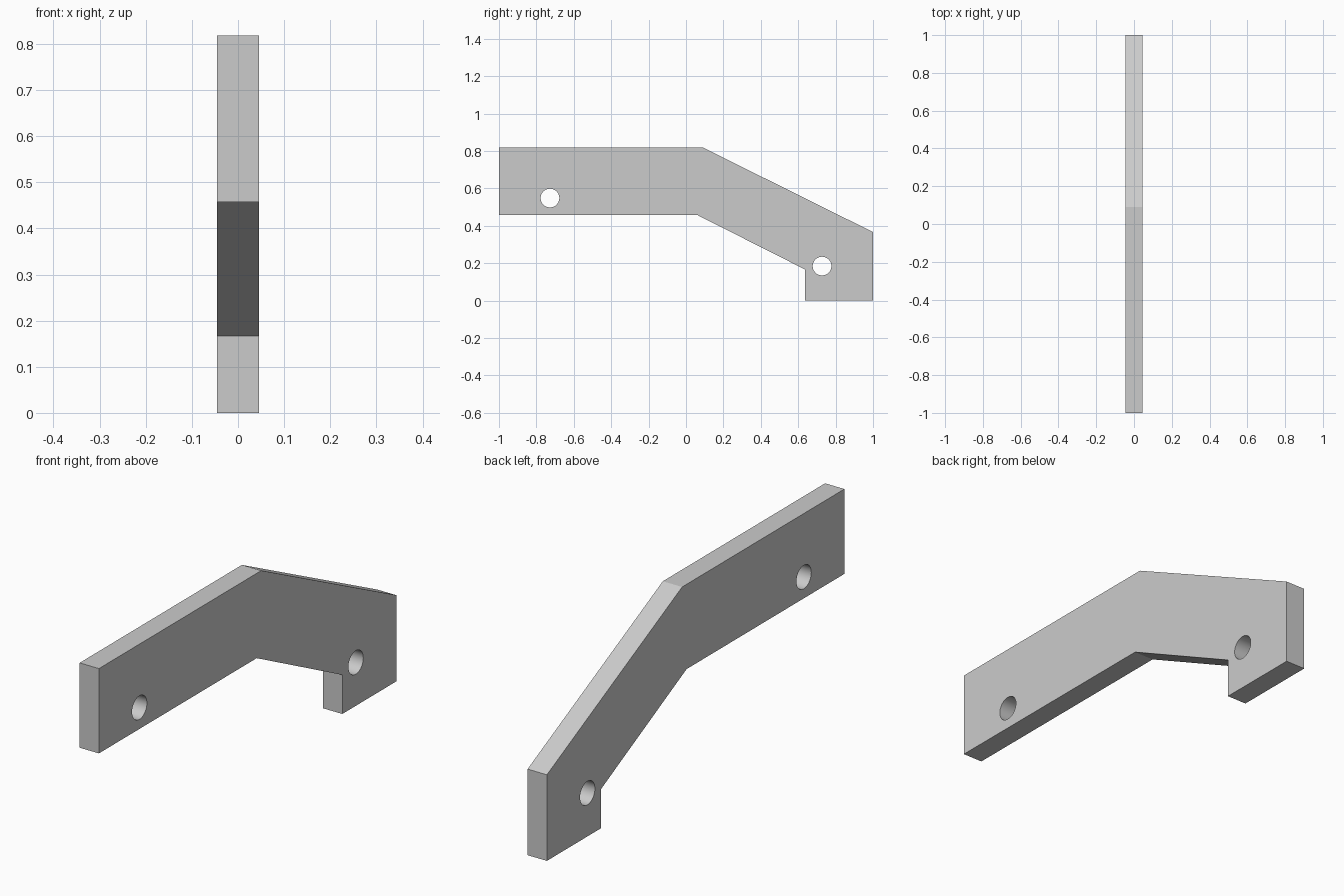
import bpy
import bmesh
import math

cube = bpy.data.objects.get("Cube")
if cube:
    bpy.data.objects.remove(cube, do_unlink=True)

U = 1 / 11            # design unit: the bracket is 22 units long, 1 unit thick
HALF = U / 2

# Plain grey material
grey = bpy.data.materials.new("light_grey")
grey.use_nodes = True
colour = (0.6, 0.6, 0.6, 1)
grey.diffuse_color = colour
grey.node_tree.nodes["Principled BSDF"].inputs["Base Color"].default_value = colour

# Bent side profile (y, z), extruded across x
profile = [(-11, 5.03), (0.67, 5.03), (7, 1.83), (7, 0), (11, 0),
           (11, 4.03), (1, 9), (-11, 9)]
bm = bmesh.new()
face = bm.faces.new([bm.verts.new((-HALF, y * U, z * U)) for y, z in profile])
extruded = bmesh.ops.extrude_face_region(bm, geom=[face])
bmesh.ops.translate(bm, vec=(U, 0, 0),
                    verts=[g for g in extruded["geom"] if isinstance(g, bmesh.types.BMVert)])
bmesh.ops.recalc_face_normals(bm, faces=bm.faces)
mesh = bpy.data.meshes.new("bent_bracket")
bm.to_mesh(mesh)
bm.free()
mesh.materials.append(grey)
bracket = bpy.data.objects.new("bent_bracket", mesh)
bpy.context.collection.objects.link(bracket)


# Round bolt hole through the plate
def drill(name, y, z, radius=0.05):
    bpy.ops.mesh.primitive_cylinder_add(vertices=48, radius=radius, depth=3 * U,
                                        location=(0, y * U, z * U),
                                        rotation=(0, math.pi / 2, 0))
    cutter = bpy.context.object
    cutter.name = name
    cutter.hide_render = True
    cutter.data.materials.append(grey)
    cut = bracket.modifiers.new(name, "BOOLEAN")
    cut.operation = "DIFFERENCE"
    cut.solver = "EXACT"
    cut.object = cutter
    bpy.context.view_layer.objects.active = bracket
    bpy.ops.object.modifier_apply(modifier=cut.name)
    bpy.data.objects.remove(cutter, do_unlink=True)


drill("front_hole_cutter", -8, 6.03)
drill("rear_hole_cutter", 8, 2.03)

# Smooth hole walls, crisp plate edges
bpy.ops.object.select_all(action="DESELECT")
bracket.select_set(True)
bpy.context.view_layer.objects.active = bracket
bpy.ops.object.shade_smooth_by_angle(angle=math.radians(20))
